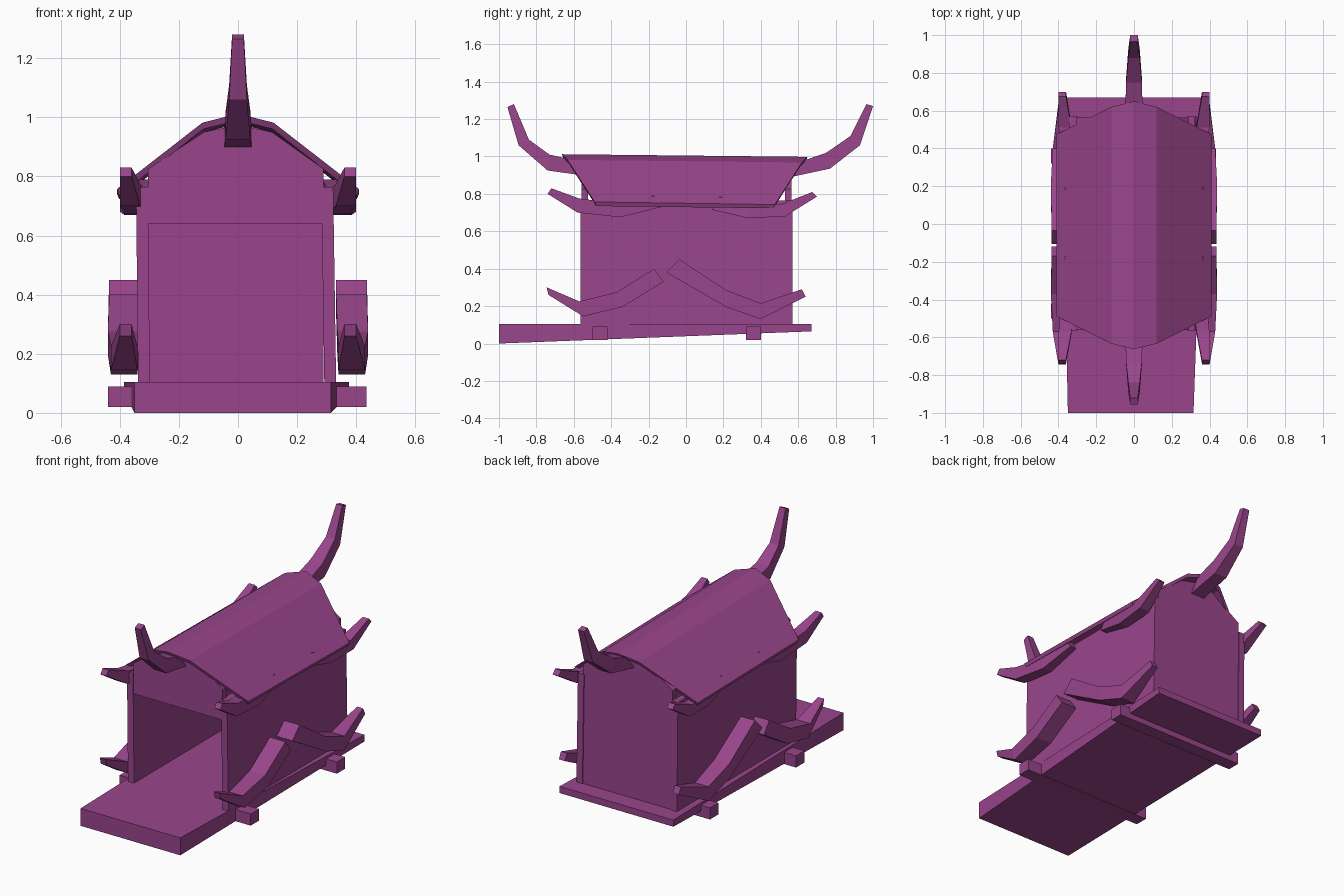
import bpy, bmesh

mat = bpy.data.materials.new("purple")
mat.diffuse_color = (0.32, 0.06, 0.26, 1)


def make(name, verts, faces):
    bm = bmesh.new()
    vs = [bm.verts.new(v) for v in verts]
    for f in faces:
        bm.faces.new([vs[i] for i in f])
    bmesh.ops.recalc_face_normals(bm, faces=bm.faces)
    me = bpy.data.meshes.new(name)
    bm.to_mesh(me)
    bm.free()
    me.materials.append(mat)
    ob = bpy.data.objects.new(name, me)
    bpy.context.collection.objects.link(ob)
    return ob


def loft(name, rings):
    """Closed solid through equal-sized rings of points, capped at both ends."""
    n = len(rings[0])
    faces = [list(range(n)), [(len(rings) - 1) * n + i for i in range(n)]]
    for r in range(len(rings) - 1):
        for i in range(n):
            j = (i + 1) % n
            faces.append([r * n + i, r * n + j, (r + 1) * n + j, (r + 1) * n + i])
    return make(name, [p for ring in rings for p in ring], faces)


def box(name, x0, x1, y0, y1, z0, z1):
    return loft(name, [[(x0, y, z0), (x1, y, z0), (x1, y, z1), (x0, y, z1)] for y in (y0, y1)])


def horn(name, stations):
    """Each station: x centre, half width, bottom (y, z), top (y, z)."""
    return loft(name, [[(x - w, *b), (x + w, *b), (x + w, *t), (x - w, *t)]
                       for x, w, b, t in stations])


# floor, thicker at the open front
loft("floor", [[(x0, y, z0), (x1, y, z0), (x1, y, 0.105), (x0, y, 0.105)]
               for y, x0, x1, z0 in ((-1.0, -0.35, 0.315, 0.0), (0.67, -0.385, 0.375, 0.065))])

# beams under the floor
for name, y in (("front_beam", -0.46), ("back_beam", 0.36)):
    box(name, -0.44, 0.435, y - 0.04, y + 0.04, 0.02, 0.09)

# side walls
for name, xb, xt in (("left_wall", -0.318, -0.325), ("right_wall", 0.312, 0.302)):
    loft(name, [[(xb - 0.02, y, 0.10), (xb + 0.02, y, 0.10), (xt + 0.02, y, 0.765), (xt - 0.02, y, 0.765)]
                for y in (-0.565, 0.57)])


# back wall and front gable board
def gable(name, y0, y1, z0):
    loft(name, [[(-0.305, y, z0), (0.29, y, z0), (0.29, y, 0.825), (0.115, y, 0.95),
                 (0, y, 0.975), (-0.115, y, 0.95), (-0.305, y, 0.825)] for y in (y0, y1)])


gable("back_wall", 0.53, 0.565, 0.10)
gable("front_gable", -0.56, -0.525, 0.64)

# roof shell with flaring ends
half = [(0.41, 0.48, 0.75), (0.12, 0.625, 0.975), (0, 0.655, 1.005)]
prof = [(-x, y, z) for x, y, z in half] + half[1::-1]
rings = []
for x, y, z in prof:
    rings.append([(x, -y - 0.008, z + 0.007), (x, y - 0.005, z - 0.007),
                  (x * 0.98, y - 0.013, z - 0.027), (x * 0.98, -y, z - 0.015)])
loft("roof", rings)

# ridge horns
horn("back_ridge_horn", [
    (0, 0.045, (0.56, 0.89), (0.62, 0.975)), (0, 0.042, (0.77, 0.935), (0.75, 1.02)),
    (0, 0.03, (0.93, 1.06), (0.88, 1.11)), (0, 0.02, (1.0, 1.27), (0.965, 1.28))])
horn("front_ridge_horn", [
    (0, 0.045, (-0.56, 0.90), (-0.62, 0.985)), (0, 0.042, (-0.74, 0.925), (-0.73, 1.01)),
    (0, 0.03, (-0.895, 1.06), (-0.84, 1.09)), (0, 0.02, (-0.955, 1.265), (-0.92, 1.28))])

# horns on the side walls, same on both sides
side_horns = {
    "front_upper_horn": [
        (0.325, 0.04, (-0.13, 0.73), (-0.17, 0.79)), (0.345, 0.04, (-0.35, 0.675), (-0.37, 0.75)),
        (0.365, 0.034, (-0.58, 0.70), (-0.57, 0.775)), (0.38, 0.02, (-0.74, 0.80), (-0.72, 0.83))],
    "back_upper_horn": [
        (0.325, 0.04, (0.14, 0.715), (0.18, 0.785)), (0.345, 0.04, (0.33, 0.67), (0.34, 0.745)),
        (0.365, 0.034, (0.53, 0.68), (0.51, 0.745)), (0.38, 0.02, (0.70, 0.785), (0.675, 0.81))],
    "front_lower_horn": [
        (0.384, 0.052, (-0.12, 0.33), (-0.17, 0.40)), (0.388, 0.052, (-0.34, 0.195), (-0.37, 0.275)),
        (0.385, 0.045, (-0.55, 0.145), (-0.57, 0.225)), (0.38, 0.02, (-0.735, 0.26), (-0.745, 0.30))],
    "back_lower_horn": [
        (0.384, 0.052, (-0.105, 0.38), (-0.035, 0.45)), (0.388, 0.052, (0.215, 0.195), (0.215, 0.285)),
        (0.385, 0.045, (0.40, 0.13), (0.40, 0.215)), (0.38, 0.02, (0.64, 0.25), (0.62, 0.29))],
}
for side, s in (("left", -1), ("right", 1)):
    for name, st in side_horns.items():
        horn(f"{side}_{name}", [(s * x, w, b, t) for x, w, b, t in st])
